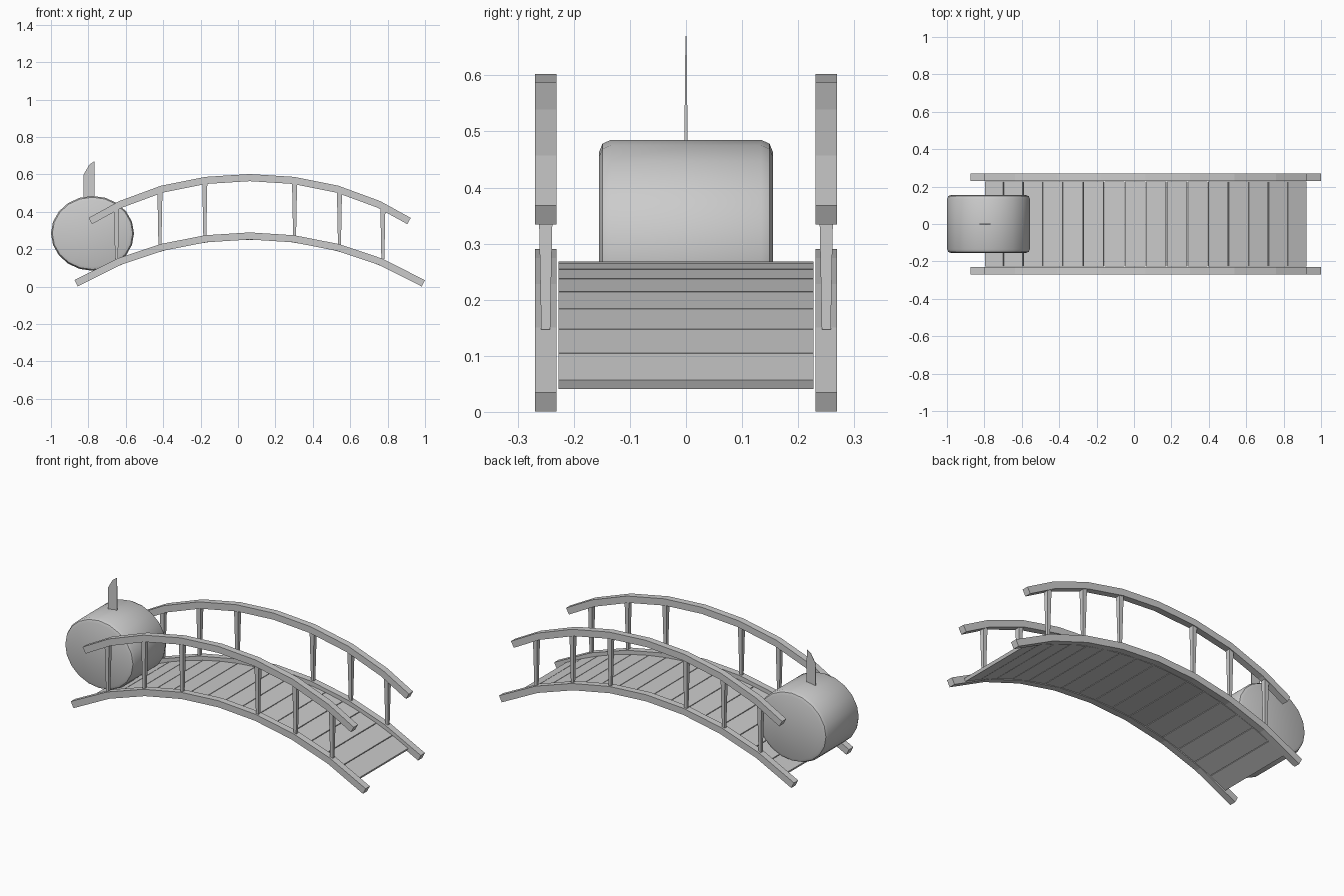
import bpy, bmesh, math
from mathutils import Vector, Matrix

if "Cube" in bpy.data.objects:
    bpy.data.objects.remove(bpy.data.objects["Cube"])

CX = 0.0625      # bridge centre along x
SIDE_Y = 0.25    # railing offset


def make_object(name, bm, smooth=False):
    bmesh.ops.recalc_face_normals(bm, faces=bm.faces)
    me = bpy.data.meshes.new(name)
    bm.to_mesh(me)
    bm.free()
    ob = bpy.data.objects.new(name, me)
    bpy.context.collection.objects.link(ob)
    if smooth:
        bpy.context.view_layer.objects.active = ob
        ob.select_set(True)
        bpy.ops.object.shade_smooth_by_angle(angle=math.radians(35))
        ob.select_set(False)
    return ob


def loft(bm, rings):
    """Skin a list of closed rings and cap both ends."""
    vs = [[bm.verts.new(p) for p in r] for r in rings]
    n = len(vs[0])
    for a, b in zip(vs, vs[1:]):
        for i in range(n):
            j = (i + 1) % n
            bm.faces.new((a[i], a[j], b[j], b[i]))
    bm.faces.new(vs[0])
    bm.faces.new(vs[-1])


def beam(name, half, y, w=0.038, t=0.038):
    """Arched square beam from the right half of its centre line."""
    pts = [(-d, z) for d, z in reversed(half[1:])] + half
    pts = [Vector((CX + d, z)) for d, z in pts]
    rings = []
    for i, p in enumerate(pts):
        d1 = (pts[i] - pts[i - 1]).normalized() if i else None
        d2 = (pts[i + 1] - pts[i]).normalized() if i < len(pts) - 1 else None
        d = ((d1 or d2) + (d2 or d1)).normalized()
        nrm = Vector((-d.y, d.x)) * t / 2
        rings.append([(q.x, y + s * w / 2, q.y) for q, s in
                      ((p - nrm, -1), (p - nrm, 1), (p + nrm, 1), (p + nrm, -1))])
    bm = bmesh.new()
    loft(bm, rings)
    make_object(name, bm)


# side beams, handrails and tapered posts
lower = [(0, 0.271), (0.235, 0.256), (0.47, 0.21), (0.70, 0.133), (0.928, 0.018)]
upper = [(0, 0.583), (0.235, 0.568), (0.47, 0.521), (0.69, 0.440), (0.852, 0.351)]
posts = [(0.24, 0.270, 0.56), (0.48, 0.223, 0.51), (0.712, 0.147, 0.425)]
for label, y in (("front", -SIDE_Y), ("back", SIDE_Y)):
    beam(label + "_side_beam", lower, y)
    beam(label + "_handrail", upper, y)
    bm = bmesh.new()
    for side in (-1, 1):
        for d, z0, z1 in posts:
            x = CX + side * d
            loft(bm, [[(x + a * h, y + b * h, z) for a, b in
                       ((-1, -1), (1, -1), (1, 1), (-1, 1))]
                      for z, h in ((z0, 0.008), (z1, 0.0135))])
    make_object(label + "_posts", bm)

# deck planks laid along an arc
R, TOP, N, T = 1.85, 0.267, 16, 0.017
step = 2 * math.asin(0.86 / R) / N
bm = bmesh.new()
for i in range(N):
    a = (i - (N - 1) / 2) * step
    m = (Matrix.Translation((CX, 0, TOP - R)) @ Matrix.Rotation(a, 4, 'Y')
         @ Matrix.Translation((0, 0, R - T / 2))
         @ Matrix.Diagonal((R * step - 0.004, 0.454, T, 1)))
    bmesh.ops.create_cube(bm, size=1, matrix=m)
make_object("deck_planks", bm)

# rounded drum lying across the left end
RX, RZ, DX, DZ, SIDES = 0.222, 0.200, -0.778, 0.285, 20
rings = []
for y, inset in ((-0.155, 0.022), (-0.149, 0.007), (-0.134, 0),
                 (0.134, 0), (0.149, 0.007), (0.155, 0.022)):
    rings.append([(DX + (RX - inset) * math.cos(k * math.tau / SIDES), y,
                   DZ + (RZ - inset) * math.sin(k * math.tau / SIDES))
                  for k in range(SIDES)])
bm = bmesh.new()
loft(bm, rings)
make_object("drum", bm, smooth=True)

# thin upright blade on the drum, thinner toward its tip
profile = [(-0.825, 0.47), (-0.768, 0.47), (-0.768, 0.67),
           (-0.795, 0.652), (-0.825, 0.60)]
bm = bmesh.new()
loft(bm, [[(x, s * (0.003 if z < 0.5 else 0.001), z) for x, z in profile]
          for s in (-1, 1)])
make_object("drum_blade", bm)
